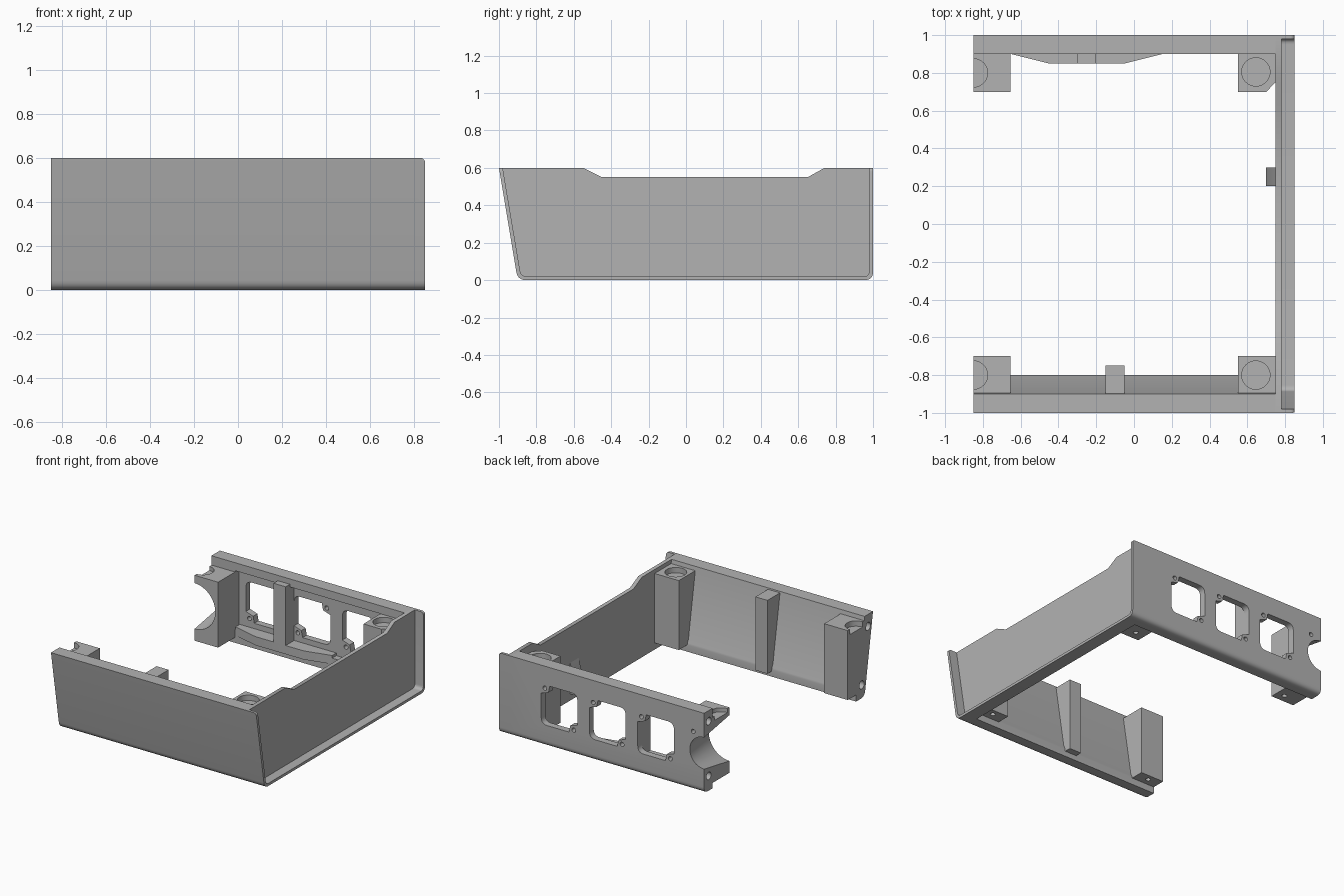
import bpy, bmesh, math
from mathutils import Vector

cube = bpy.data.objects.get("Cube")
if cube:
    bpy.data.objects.remove(cube, do_unlink=True)

grey = bpy.data.materials.new("plain grey")
grey.use_nodes = True
GREY = (0.45, 0.45, 0.45, 1)
grey.diffuse_color = GREY
grey.node_tree.nodes["Principled BSDF"].inputs["Base Color"].default_value = GREY


def finish(name, bm):
    bmesh.ops.recalc_face_normals(bm, faces=bm.faces)
    mesh = bpy.data.meshes.new(name)
    bm.to_mesh(mesh)
    bm.free()
    mesh.materials.append(grey)
    obj = bpy.data.objects.new(name, mesh)
    bpy.context.collection.objects.link(obj)
    return obj


def prism(name, axis, points, lo, hi):
    """Extrude a 2D outline along an axis from lo to hi."""
    place = {"x": lambda u, v, t: (t, u, v),
             "y": lambda u, v, t: (u, t, v),
             "z": lambda u, v, t: (u, v, t)}[axis]
    bm = bmesh.new()
    a = [bm.verts.new(place(u, v, lo)) for u, v in points]
    b = [bm.verts.new(place(u, v, hi)) for u, v in points]
    bm.faces.new(a)
    bm.faces.new(b)
    for i in range(len(a)):
        j = (i + 1) % len(a)
        bm.faces.new((a[i], a[j], b[j], b[i]))
    return finish(name, bm)


def box(name, x0, x1, y0, y1, z0, z1):
    return prism(name, "z", [(x0, y0), (x1, y0), (x1, y1), (x0, y1)], z0, z1)


def cylinder(start, end, r1, r2=None):
    """Cutter running from start to end."""
    start, end = Vector(start), Vector(end)
    d = end - start
    bm = bmesh.new()
    bmesh.ops.create_cone(bm, cap_ends=True, segments=32, radius1=r1,
                          radius2=r1 if r2 is None else r2, depth=d.length)
    turn = d.to_track_quat("Z", "Y").to_matrix().to_4x4()
    bm.transform(turn)
    bmesh.ops.translate(bm, verts=bm.verts, vec=(start + end) / 2)
    return finish("cutter", bm)


def cut(obj, *cutters):
    for c in cutters:
        mod = obj.modifiers.new("cut", "BOOLEAN")
        mod.operation = "DIFFERENCE"
        mod.solver = "EXACT"
        mod.object = c
        graph = bpy.context.evaluated_depsgraph_get()
        mesh = bpy.data.meshes.new_from_object(obj.evaluated_get(graph))
        obj.modifiers.clear()
        obj.data = mesh
        bpy.data.objects.remove(c, do_unlink=True)


def fillet(before, corner, after, r, steps=6):
    """Rounded corner as a short curve."""
    p, c, n = Vector(before), Vector(corner), Vector(after)
    a = c + (p - c).normalized() * r
    b = c + (n - c).normalized() * r
    pts = []
    for i in range(steps + 1):
        t = i / steps
        pts.append(tuple(a * (1 - t) ** 2 + c * 2 * t * (1 - t) + b * t * t))
    return pts


# Shared side outline
TOP_F, LOW_F, LOW_B, TOP_B = (-1, .6), (-.9, 0), (1, 0), (1, .6)
front_curve = fillet(TOP_F, LOW_F, LOW_B, .045)
back_curve = fillet(LOW_F, LOW_B, TOP_B, .045)
parts = []

# Leaning front wall with rounded foot
front_wall = prism("front_wall", "x", [TOP_F] + front_curve +
                   [(-.8, 0), (-.8, .05), (-.803, .065), (-.815, .09), (-.9, .6)], -.85, .75)
cut(front_wall, cylinder((-.9, -.94, .51), (-.75, -.94, .51), .03),
    cylinder((-.9, -.865, .1), (-.75, -.865, .1), .03))
parts.append(front_wall)

# Side panel with lowered middle of the top edge
parts.append(prism("side_panel", "x", [TOP_F] + front_curve + back_curve +
                   [TOP_B, (.74, .6), (.65, .55), (-.45, .55), (-.55, .6)], .75, .78))

# Thin raised rim around the side panel
IN_F, IN_LF, IN_LB, IN_B = (-.98, .6), (-.882, .02), (.98, .02), (.98, .6)
inner = [IN_F] + fillet(IN_F, IN_LF, IN_LB, .03) + fillet(IN_LF, IN_LB, IN_B, .03) + [IN_B]
rim = prism("side_rim", "x", [TOP_F] + front_curve + back_curve + [TOP_B] + inner[::-1],
            .78, .85)
bm = bmesh.new()
bm.from_mesh(rim.data)
tips = [e for e in bm.edges if all(v.co.x > .84 and v.co.z > .59 for v in e.verts)]
bmesh.ops.bevel(bm, geom=tips, offset=.02, segments=4, profile=.5, affect="EDGES")
bm.to_mesh(rim.data)
bm.free()
parts.append(rim)

# Back wall, thinned on the inside
back_wall = prism("back_wall", "x", [(.9, .6), (.9, 0)] + back_curve + [TOP_B], -.85, .75)
cut(back_wall, box("cutter", -.655, .55, .8, .95, .1, .54))

# Three square windows with screw corners
for x in (.35, -.05, -.45):
    l, r, b, t = x - .15, x + .15, .16, .46
    outline = (fillet((l, b), (l, t), (r, t), .05) + [(r - .07, t), (r - .06, t - .05),
               (r, t - .07)] + fillet((r, t), (r, b), (l, b), .05) +
               [(l + .07, b), (l + .06, b + .05), (l, b + .07)])
    cut(back_wall, prism("cutter", "y", outline, .8, 1.1),
        cylinder((r - .03, .8, t - .025), (r - .03, 1.1, t - .025), .016),
        cylinder((l + .03, .8, b + .025), (l + .03, 1.1, b + .025), .016))


def notch():
    return cylinder((-.85, 1.02, .3), (-.85, .68, .3), .115, .175)


# Round end notch, screw holes
cut(back_wall, notch(), cylinder((-.76, .85, .44), (-.76, 1.1, .44), .016))
for z in (.11, .52):
    cut(back_wall, cylinder((-.9, .945, z), (-.75, .945, z), .028))
parts.append(back_wall)

# Front corner posts, following the leaning wall
for name, x0, x1, cx in (("front_open_post", -.85, -.655, -.85),
                         ("front_side_post", .55, .75, .645)):
    post = prism(name, "x", [(-.93, .57), (-.7, .57), (-.7, .05), (-.83, .05)], x0, x1)
    hole_x = (x0 + x1) / 2
    cut(post, cylinder((cx, -.8, .53), (cx, -.8, .7), .075),
        cylinder((hole_x, -.745, 0), (hole_x, -.745, .15), .018))
    parts.append(post)

# Front middle rib
parts.append(prism("front_rib", "x", [(-.95, .59), (-.75, .59), (-.75, .04), (-.83, .04)],
                   -.15, -.05))

# Back corner posts
open_post = box("back_open_post", -.85, -.655, .7, .905, .04, .53)
cut(open_post, notch(), cylinder((-.85, .8, .5), (-.85, .8, .7), .075),
    cylinder((-.72, .76, 0), (-.72, .76, .12), .018))
side_post = prism("back_side_post", "z",
                  [(.55, .7), (.7, .7), (.75, .75), (.75, .905), (.55, .905)], .04, .54)
cut(side_post, cylinder((.645, .805, .5), (.645, .805, .7), .075),
    cylinder((.63, .77, 0), (.63, .77, .15), .018))
parts += [open_post, side_post]

# Back rib and low shelf beneath the windows
parts.append(box("back_rib", -.3, -.2, .85, .96, .06, .56))
parts.append(prism("back_shelf", "z", [(-.65, .96), (-.65, .9), (-.45, .85), (-.05, .85),
                                       (.15, .9), (.15, .96)], .055, .12))

# Small wedge catch on the side panel
parts.append(prism("side_catch", "y", [(.755, .3), (.755, .05), (.7, .05), (.7, .1)], .2, .3))

for obj in parts:
    bpy.ops.object.select_all(action="DESELECT")
    obj.select_set(True)
    bpy.context.view_layer.objects.active = obj
    bpy.ops.object.shade_smooth_by_angle(angle=math.radians(30))
